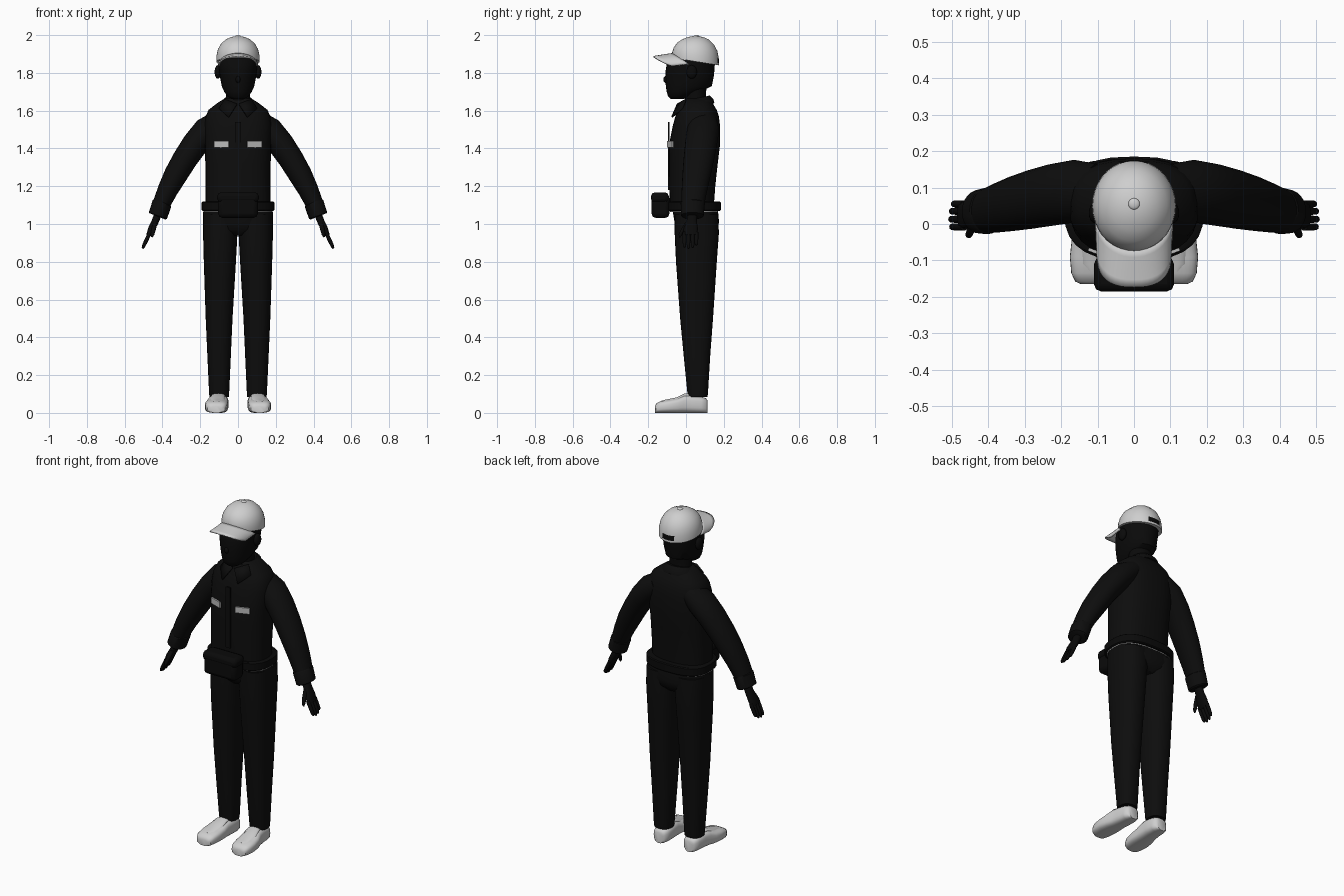
import bpy, bmesh, math
from math import sin, cos, pi, radians
from mathutils import Vector

if "Cube" in bpy.data.objects:
    bpy.data.objects.remove(bpy.data.objects["Cube"], do_unlink=True)
parts = []


def material(name, value):
    m = bpy.data.materials.new(name)
    m.use_nodes = True
    colour = (value, value, value, 1)
    m.diffuse_color = colour
    m.node_tree.nodes["Principled BSDF"].inputs["Base Color"].default_value = colour
    return m


BLACK = material("black cloth", 0.004)
DARK = material("dark skin and gear", 0.003)
PALE = material("off white", 0.62)
GREY = material("light grey", 0.5)


def finish(name, bm, mat):
    bmesh.ops.recalc_face_normals(bm, faces=bm.faces)
    mesh = bpy.data.meshes.new(name)
    bm.to_mesh(mesh)
    bm.free()
    ob = bpy.data.objects.new(name, mesh)
    bpy.context.collection.objects.link(ob)
    mesh.materials.append(mat)
    parts.append(ob)
    return ob


def power(v, p):
    return math.copysign(abs(v) ** p, v)


def loft(name, rings, mat, p=1.0, n=28):
    """Skin a tube over rings of (centre, half axis, half axis)."""
    bm = bmesh.new()
    loops = []
    for c, u, v in rings:
        loops.append([bm.verts.new(Vector(c) + Vector(u) * power(cos(2 * pi * i / n), p)
                                   + Vector(v) * power(sin(2 * pi * i / n), p)) for i in range(n)])
    for a, b in zip(loops, loops[1:]):
        for i in range(n):
            j = (i + 1) % n
            bm.faces.new((a[i], a[j], b[j], b[i]))
    bm.faces.new(loops[0])
    bm.faces.new(loops[-1])
    return finish(name, bm, mat)


def stack(name, rows, mat, p=1.0, x=0.0):
    """Upright body from rows of (z, half width, y centre, half depth)."""
    return loft(name, [((x, y, z), (rx, 0, 0), (0, ry, 0)) for z, rx, y, ry in rows], mat, p)


def limb(name, s, rows, mat, n=20, p=1.0):
    """Side tube from rows of (x, y, z, half thickness, half depth)."""
    pts = [Vector(r[:3]) for r in rows]
    rings = []
    for i, r in enumerate(rows):
        t = pts[min(i + 1, len(pts) - 1)] - pts[max(i - 1, 0)]
        u = Vector((-t.z, 0, t.x)).normalized() * r[3]
        rings.append(((s * r[0], r[1], r[2]), (s * u.x, 0, u.z), (0, r[4], 0)))
    return loft(name, rings, mat, p, n)


def ball(name, loc, size, mat):
    bm = bmesh.new()
    bmesh.ops.create_uvsphere(bm, u_segments=16, v_segments=10, radius=1)
    bmesh.ops.scale(bm, vec=size, verts=bm.verts)
    bmesh.ops.translate(bm, vec=loc, verts=bm.verts)
    return finish(name, bm, mat)


def box(name, loc, size, mat, turn=0, bevel=0):
    bm = bmesh.new()
    bmesh.ops.create_cube(bm, size=1)
    bmesh.ops.scale(bm, vec=size, verts=bm.verts)
    ob = finish(name, bm, mat)
    ob.location, ob.rotation_euler = loc, (0, 0, turn)
    if bevel:
        mod = ob.modifiers.new("bevel", "BEVEL")
        mod.width, mod.segments = bevel, 2
    return ob


def thicken(ob, depth):
    mod = ob.modifiers.new("thickness", "SOLIDIFY")
    mod.thickness, mod.offset = depth, 0


# Jacket, belt and trousers seat
stack("jacket_body", [(1.066, .172, .03, .115), (1.2, .172, .033, .122), (1.32, .173, .039, .129),
                      (1.42, .176, .045, .135), (1.52, .18, .055, .125), (1.57, .172, .059, .115),
                      (1.605, .155, .062, .1), (1.64, .11, .063, .078), (1.665, .07, .06, .06)], BLACK, .8)
stack("belt", [(1.069, .186, .042, .138), (1.074, .192, .042, .143), (1.114, .192, .042, .143),
               (1.119, .186, .042, .138)], DARK, .75)
stack("undershirt_hem", [(1.063, .183, .042, .127), (1.069, .183, .042, .127)], GREY, .75)
stack("trousers_seat", [(.94, .06, .057, .08), (.97, .14, .057, .11), (1.01, .184, .057, .118),
                        (1.064, .184, .05, .12)], BLACK, .75)
box("jacket_placket", (0, -.091, 1.36), (.03, .008, .36), BLACK)

# Collar: a tilted band and two front points
loft("collar_band", [((0, .05, 1.61), (.108, 0, 0), (0, .1, .03)),
                     ((0, .053, 1.635), (.1, 0, 0), (0, .092, .027)),
                     ((0, .055, 1.665), (.07, 0, 0), (0, .07, .015))], BLACK)
for s, side in ((1, "left"), (-1, "right")):
    bm = bmesh.new()
    bm.faces.new([bm.verts.new((s * x, y, z)) for x, y, z in
                  ((.005, -.045, 1.635), (.05, -.075, 1.565), (.1, -.02, 1.61), (.07, 0, 1.66))])
    thicken(finish(side + "_collar_point", bm, BLACK), .008)

# Waist pouch with a flap
box("pouch", (0, -.135, 1.095), (.21, .095, .125), DARK, bevel=.022)
box("pouch_flap", (0, -.138, 1.14), (.22, .094, .055), DARK, bevel=.02)

# Head and neck
stack("neck", [(1.6, .066, .055, .055), (1.7, .064, .048, .058), (1.76, .07, .045, .07)], DARK)
stack("head", [(1.662, .035, -.045, .035), (1.675, .055, -.035, .06), (1.7, .073, -.012, .09),
               (1.73, .086, .015, .122), (1.78, .096, .019, .128), (1.82, .101, .022, .129),
               (1.85, .102, .026, .127), (1.885, .1, .046, .112), (1.92, .08, .05, .08)], DARK, .95)
ball("nose", (0, -.106, 1.765), (.013, .014, .018), DARK)

# Cap crown, with a dark adjuster opening at the back
crown = loft("cap_crown", [((0, .05, z), (.115 * k, 0, 0), (0, .125 * k, -tilt)) for z, k, tilt in (
    (1.86, 1, .02), (1.872, 1, .02), (1.895, .985, .014), (1.925, .925, .008), (1.955, .78, .004),
    (1.978, .55, 0), (1.99, .32, 0), (1.995, .1, 0))], PALE, n=36)
crown.data.materials.append(DARK)
for f in crown.data.polygons:
    c = f.center
    if c.y > .13 and abs(c.x) < .045 and 1.855 < c.z < 1.882:
        f.material_index = 1
ball("cap_button", (0, .055, 1.993), (.016, .016, .007), PALE)

# Cap brim: an arched patch from the crown out to a rounded front
bm = bmesh.new()
cols, steps = 20, 5
grid = []
for i in range(cols + 1):
    k = 2 * i / cols - 1
    a, b = radians(72) * k, radians(88) * k
    inner = Vector((.11 * sin(a), .05 - .12 * cos(a), 1.902 - .055 * k * k))
    outer = Vector((.1 * power(sin(b), .8), -.055 - .118 * power(cos(b), .55), 1.886 - .05 * k * k))
    grid.append([bm.verts.new(inner.lerp(outer, j / steps)) for j in range(steps + 1)])
for p, q in zip(grid, grid[1:]):
    for j in range(steps):
        bm.faces.new((p[j], p[j + 1], q[j + 1], q[j]))
thicken(finish("cap_brim", bm, PALE), .007)

# Paired parts
for s, side in ((1, "left"), (-1, "right")):
    ball(side + "_ear", (s * .107, .03, 1.805), (.017, .028, .036), DARK)
    box(side + "_chest_label", (s * .0875, -.083, 1.422), (.08, .009, .035), GREY, turn=s * radians(20))

    # Trouser leg
    loft(side + "_trouser_leg", [((s * x, y, z), (rx, 0, 0), (0, ry, 0)) for z, x, rx, y, ry in (
        (.085, .1, .051, .062, .052), (.1, .1, .053, .062, .054), (.3, .1, .062, .058, .07),
        (.5, .1, .071, .056, .087), (.8, .096, .085, .055, .108), (.95, .094, .091, .057, .117),
        (1.05, .092, .092, .055, .116))], BLACK, .85)

    # Sleeve and cuff
    limb(side + "_sleeve", s, [(.1, .09, 1.545, .06, .075), (.165, .09, 1.495, .073, .086),
                               (.225, .08, 1.425, .07, .085), (.28, .068, 1.345, .066, .081),
                               (.33, .056, 1.26, .062, .075), (.372, .045, 1.18, .054, .068),
                               (.408, .036, 1.1, .046, .06)], BLACK, 24)
    limb(side + "_cuff", s, [(.4, .036, 1.115, .046, .06), (.402, .036, 1.11, .052, .064),
                             (.424, .034, 1.045, .051, .06), (.426, .034, 1.04, .044, .054)], BLACK, 24)

    # Hand, fingers and thumb
    limb(side + "_palm", s, [(.42, .033, 1.06, .02, .024), (.44, .03, 1.01, .019, .028),
                             (.458, .025, .975, .018, .038), (.474, .024, .94, .012, .036)], DARK, 16, .85)
    for k, (y, reach) in enumerate(((-.008, .93), (.013, 1.0), (.035, .95), (.055, .8))):
        tip = [(.466 + .04 * reach * t, y, .955 - .085 * reach * t, r, r)
               for t, r in ((0, .0105), (.5, .0105), (.88, .009), (1, .004))]
        limb(side + "_finger_%d" % (k + 1), s, tip, DARK, 10)
    limb(side + "_thumb", s, [(.438, .01, 1.01, .011, .013), (.446, -.012, .975, .012, .013),
                              (.453, -.029, .945, .01, .01), (.456, -.034, .93, .004, .004)], DARK, 10)

    # Shoe: rows of (y, x centre, half width, half height), resting on the ground
    rows = ((-.165, .115, .03, .018), (-.158, .115, .046, .025), (-.135, .115, .057, .031),
            (-.09, .114, .062, .035), (-.045, .111, .06, .039), (-.01, .106, .054, .047),
            (.03, .101, .051, .047), (.08, .099, .048, .043), (.105, .099, .04, .039),
            (.115, .099, .026, .032))
    loft(side + "_shoe", [((s * x, y, h), (w, 0, 0), (0, 0, h)) for y, x, w, h in rows], PALE, .65)
    loft(side + "_shoe_vamp", [((s * x, y, z), (w, 0, 0), (0, 0, .012)) for y, x, w, z in (
        (-.13, .114, .015, .052), (-.11, .113, .034, .058), (-.05, .11, .038, .07),
        (-.005, .105, .036, .092), (.02, .102, .03, .09))], PALE)

# Soft shading with crisp edges
bpy.ops.object.select_all(action="DESELECT")
for ob in parts:
    ob.select_set(True)
bpy.context.view_layer.objects.active = parts[0]
bpy.ops.object.shade_smooth_by_angle(angle=radians(40))
